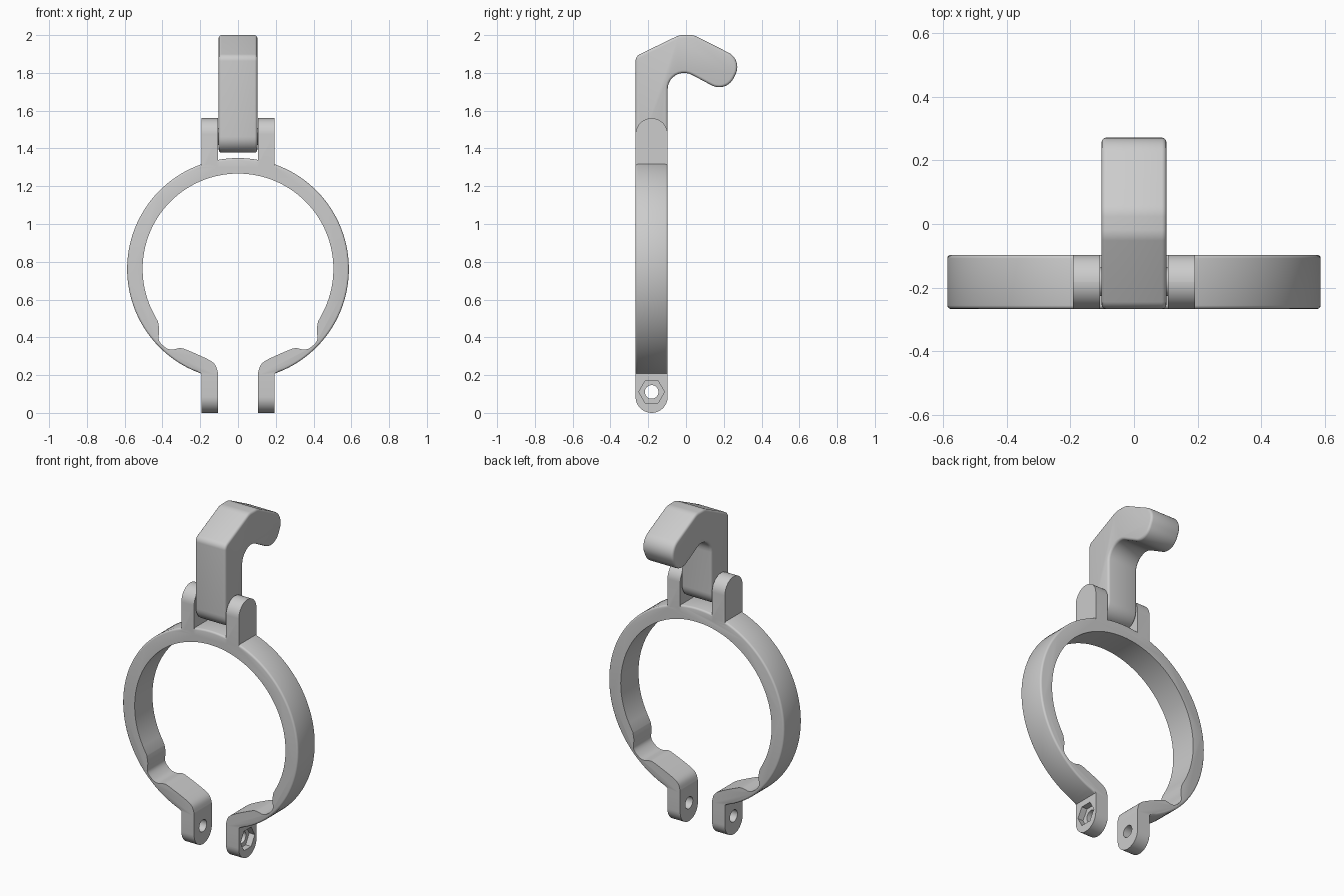
import bpy, bmesh, math
from mathutils import Vector

if "Cube" in bpy.data.objects:
    bpy.data.objects.remove(bpy.data.objects["Cube"])

grey = bpy.data.materials.new("plain_grey")
grey.use_nodes = True
COLOUR = (0.604, 0.604, 0.604, 1)
grey.diffuse_color = COLOUR
grey.node_tree.nodes["Principled BSDF"].inputs["Base Color"].default_value = COLOUR

FRONT, BACK = -0.267, -0.097      # depth of the clamp band
MID = (FRONT + BACK) / 2
ROUND = (BACK - FRONT) / 2
CZ, R_OUT, R_IN = 0.762, 0.587, 0.505
LUG_IN, LUG_OUT = 0.107, 0.192
BOLT_Z = 0.111


def fillet(corners, steps=10):
    """Round the corners (a, b, radius) of a closed polygon."""
    pts = []
    for i, (a, b, r) in enumerate(corners):
        p = Vector((a, b))
        u = (Vector(corners[i - 1][:2]) - p).normalized()
        v = (Vector(corners[(i + 1) % len(corners)][:2]) - p).normalized()
        if r == 0:
            pts.append(p)
            continue
        half = u.angle(v) / 2
        centre = p + (u + v).normalized() * r / math.sin(half)
        start = p + u * r / math.tan(half) - centre
        end = p + v * r / math.tan(half) - centre
        turn = start.angle(end)
        for k in range(steps + 1):
            t = k / steps
            pts.append(centre + (start * math.sin((1 - t) * turn)
                                 + end * math.sin(t * turn)) / math.sin(turn))
    return pts


def spline(ctrl, steps=5):
    """Smooth curve through the control points."""
    c = [Vector(p) for p in [ctrl[0]] + ctrl + [ctrl[-1]]]
    out = []
    for p0, p1, p2, p3 in zip(c, c[1:], c[2:], c[3:]):
        for k in range(steps):
            t = k / steps
            out.append(p1 + (p2 - p0) * t / 2 + (2 * p0 - 5 * p1 + 4 * p2 - p3) * t * t / 2
                       + (3 * p1 - p0 - 3 * p2 + p3) * t ** 3 / 2)
    return out + [c[-1]]


def prism(name, pts, axis, lo, hi, bevel=0, pick=lambda v: True):
    """Extrude a profile along x or y, rounding the chosen rim edges."""
    def place(p, d):
        return (d, p[0], p[1]) if axis == "x" else (p[0], d, p[1])
    bm = bmesh.new()
    near = [bm.verts.new(place(p, lo)) for p in pts]
    far = [bm.verts.new(place(p, hi)) for p in pts]
    bm.faces.new(near)
    bm.faces.new(far[::-1])
    n = len(pts)
    for i in range(n):
        j = (i + 1) % n
        bm.faces.new((near[j], near[i], far[i], far[j]))
    bmesh.ops.recalc_face_normals(bm, faces=bm.faces)
    if bevel:
        k = 0 if axis == "x" else 1
        rim = [e for e in bm.edges
               if abs(e.verts[0].co[k] - e.verts[1].co[k]) < 1e-6
               and all(pick(v.co) for v in e.verts)]
        bmesh.ops.bevel(bm, geom=rim, offset=bevel, segments=3, profile=0.5,
                        affect="EDGES", clamp_overlap=True)
    mesh = bpy.data.meshes.new(name)
    bm.to_mesh(mesh)
    bm.free()
    mesh.materials.append(grey)
    ob = bpy.data.objects.new(name, mesh)
    bpy.context.collection.objects.link(ob)
    return ob


def combine(target, tool, operation):
    """Apply a boolean and discard the tool."""
    bpy.context.view_layer.objects.active = target
    mod = target.modifiers.new("combine", "BOOLEAN")
    mod.operation, mod.solver, mod.object = operation, "EXACT", tool
    bpy.ops.object.modifier_apply(modifier=mod.name)
    bpy.data.objects.remove(tool)


def smooth(ob):
    bpy.ops.object.select_all(action="DESELECT")
    ob.select_set(True)
    bpy.context.view_layer.objects.active = ob
    bpy.ops.object.shade_smooth_by_angle(angle=math.radians(32))


def arc(r, a0, a1, n):
    return [Vector((r * math.sin(a0 + (a1 - a0) * k / n), CZ + r * math.cos(a0 + (a1 - a0) * k / n)))
            for k in range(n + 1)]


def circle(r, n):
    return [(MID + r * math.cos(math.tau * k / n), BOLT_Z + r * math.sin(math.tau * k / n))
            for k in range(n)]


# Open clamp band: outer arc, lug stub, wavy thinned seat, inner arc
outer = arc(R_OUT, 0, math.pi - math.asin(LUG_OUT / R_OUT), 56)
seat = spline([(LUG_IN, 0.215), (0.121, 0.255), (0.16, 0.284), (0.26, 0.329), (0.305, 0.343),
               (0.35, 0.335), (0.385, 0.347), (0.419, 0.385), (0.417, 0.44), (0.424, 0.484)])
inner = arc(R_IN, math.radians(117), 0, 40)
half = outer + [Vector((LUG_OUT, 0.18)), Vector((LUG_IN, 0.18))] + seat + inner
mirrored = [Vector((-p.x, p.y)) for p in half[-2:0:-1]]
clamp = prism("clamp_band", half + mirrored, "y", FRONT, BACK, 0.011,
              lambda v: abs(math.hypot(v.x, v.z - CZ) - R_OUT) < 1e-4)

# Paired lugs: hinge ears on top, bolt tabs below
ear = fillet([(FRONT, 1.30, 0), (FRONT, 1.56, ROUND * 0.999),
              (BACK, 1.56, ROUND * 0.999), (BACK, 1.30, 0)])
tab = fillet([(FRONT, 0.2, 0), (FRONT, 0, ROUND * 0.999),
              (BACK, 0, ROUND * 0.999), (BACK, 0.2, 0)])
for side in (-1, 1):
    lo, hi = sorted((side * LUG_IN, side * LUG_OUT))
    combine(clamp, prism("hinge_ear", ear, "x", lo, hi), "UNION")
    combine(clamp, prism("bolt_tab", tab, "x", lo, hi), "UNION")

# Bolt hole through both tabs, hexagonal nut pocket on the left one
combine(clamp, prism("bolt_hole", circle(0.036, 32), "x", -0.3, 0.3), "DIFFERENCE")
combine(clamp, prism("nut_pocket", circle(0.068, 6), "x", 0.155, 0.3), "DIFFERENCE")
smooth(clamp)

# Hinged hook
hook_outline = fillet([(FRONT, 1.378, ROUND * 0.99), (FRONT, 1.888, 0.04), (-0.036, 2.0, 0.08),
                       (0.042, 2.0, 0.08), (0.3, 1.869, 0.085), (0.213, 1.693, 0.085),
                       (BACK, 1.858, 0.087), (BACK, 1.378, ROUND * 0.99)])
hook = prism("hook", hook_outline, "x", -0.102, 0.102, 0.014)
smooth(hook)

# Hinge pin bridging the gaps between hook and ears
pin = prism("hinge_pin", [(y, z + 1.463 - BOLT_Z) for y, z in circle(0.045, 32)],
            "x", -0.12, 0.12)
smooth(pin)
